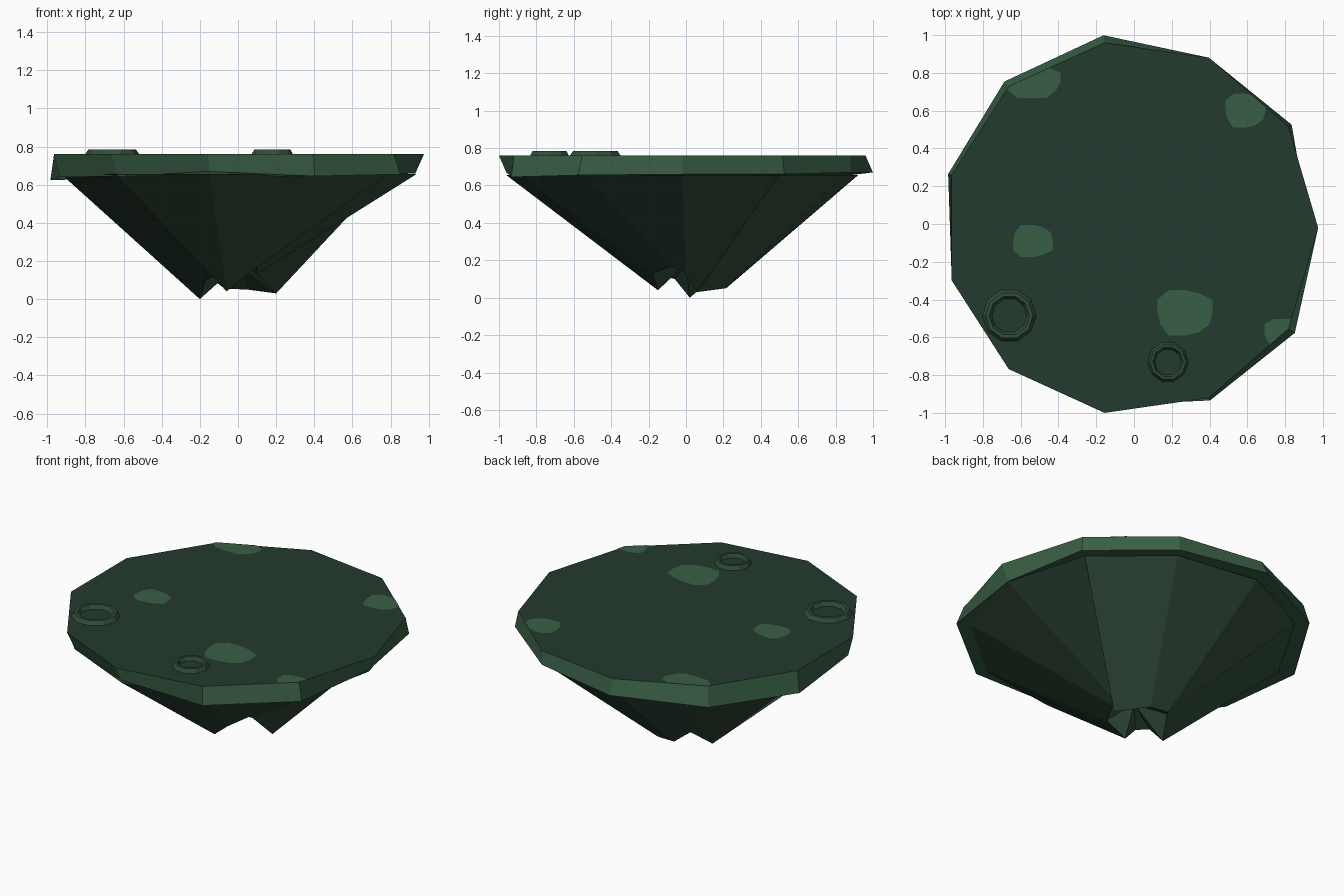
import bpy, bmesh
from math import sin, cos, pi
from mathutils import Vector

cube = bpy.data.objects.get("Cube")
if cube:
    bpy.data.objects.remove(cube)

SIDES = 11
TOP = 0.76
CENTRE = Vector((-0.015, -0.02, 0))


def material(name, rgb):
    linear = [((c / 255 + 0.055) / 1.055) ** 2.4 for c in rgb] + [1]
    mat = bpy.data.materials.new(name)
    mat.use_nodes = True
    mat.diffuse_color = linear
    mat.node_tree.nodes["Principled BSDF"].inputs["Base Color"].default_value = linear
    return mat


dark_green = material("dark green", (36, 59, 46))
moss_green = material("moss green", (57, 95, 69))
rock_green = material("rock green", (49, 77, 58))


def finish(name, bm, *mats):
    mesh = bpy.data.meshes.new(name)
    bm.normal_update()
    bm.to_mesh(mesh)
    bm.free()
    for mat in mats:
        mesh.materials.append(mat)
    obj = bpy.data.objects.new(name, mesh)
    bpy.context.collection.objects.link(obj)
    return obj


def circle(count, radius, z, centre=CENTRE):
    return [Vector((centre.x + radius * cos(2 * pi * i / count),
                    centre.y + radius * sin(2 * pi * i / count), z)) for i in range(count)]


def bridge(bm, lower, upper):
    n = len(lower)
    for i in range(n):
        j = (i + 1) % n
        bm.faces.new((lower[i], lower[j], upper[j], upper[i]))


def add_ring(bm, points):
    return [bm.verts.new(p) for p in points]


# Slab: regular top outline over an uneven lower rim
rim = circle(SIDES, 0.99, TOP)
spread = (.955, 1.02, 1, 1.04, 1.035, 1.02, .97, .95, .96, 1.015, 1.04)
drop = (.1, .1, .09, .09, .12, .135, .12, .115, .09, .115, .105)
base = [CENTRE + (p - CENTRE) * s for p, s in zip(rim, spread)]
for p, d in zip(base, drop):
    p.z = TOP - d
bm = bmesh.new()
low, high = add_ring(bm, base), add_ring(bm, rim)
bridge(bm, low, high)
bm.faces.new(low[::-1])
bm.faces.new(high).material_index = 1
finish("ground_slab", bm, moss_green, dark_green)

# Rock underside: facets converging on a jagged, hollow tip
tip = ((.1, 0, .13), (.2, .06, .03), (.05, .21, .05), (-.07, .22, .055),
       (-.13, .14, .1), (-.2, .02, 0), (-.17, -.06, .1), (-.13, -.14, .12),
       (-.06, -.15, .04), (.05, -.18, .13), (.1, -.08, .17))
bm = bmesh.new()
low = add_ring(bm, tip)
high = add_ring(bm, circle(SIDES, 0.95, 0.655))
bridge(bm, low, high)
bm.faces.new(high)
hollow = bm.verts.new((0, 0, 0.18))
for i in range(SIDES):
    bm.faces.new((low[(i + 1) % SIDES], low[i], hollow))
finish("rock_underside", bm, rock_green)


# Crater rings: raised octagonal collars with sloped walls
def crater(name, x, y, radius):
    centre = Vector((x, y, 0))
    bm = bmesh.new()
    profile = ((1, 0), (0.88, 0.025), (0.75, 0.025), (0.65, 0))
    rings = [add_ring(bm, circle(10, radius * r, TOP + z, centre)) for r, z in profile]
    for a, b in zip(rings, rings[1:]):
        bridge(bm, a, b)
    finish(name, bm, rock_green)


crater("large_crater_ring", -0.66, -0.485, 0.142)
crater("small_crater_ring", 0.18, -0.73, 0.108)


# Moss patches: thin blobs trimmed to the slab edge
def patch(name, x, y, half_x, half_y, turn):
    bm = bmesh.new()
    verts = []
    for i in range(12):
        a = 2 * pi * i / 12
        wobble = 1.1 + 0.12 * sin(3 * a + turn)
        px = max(-1, min(1, wobble * cos(a)))
        py = max(-1, min(1, wobble * sin(a)))
        verts.append(bm.verts.new((x + half_x * px, y + half_y * py, TOP + 0.003)))
    bm.faces.new(verts)
    for i in range(SIDES):
        p, q = rim[i - 1], rim[i]
        outward = Vector((q.y - p.y, p.x - q.x, 0))
        bmesh.ops.bisect_plane(bm, geom=bm.verts[:] + bm.edges[:] + bm.faces[:],
                               plane_co=p, plane_no=outward, clear_outer=True)
    finish(name, bm, moss_green)


patch("back_right_moss", -.54, .75, .15, .085, 0)
patch("back_left_moss", .59, .6, .105, .09, 1)
patch("middle_moss", -.535, -.09, .105, .085, 2)
patch("front_moss", .27, -.47, .145, .12, 1)
patch("front_left_moss", .8, -.58, .11, .08, 0)
